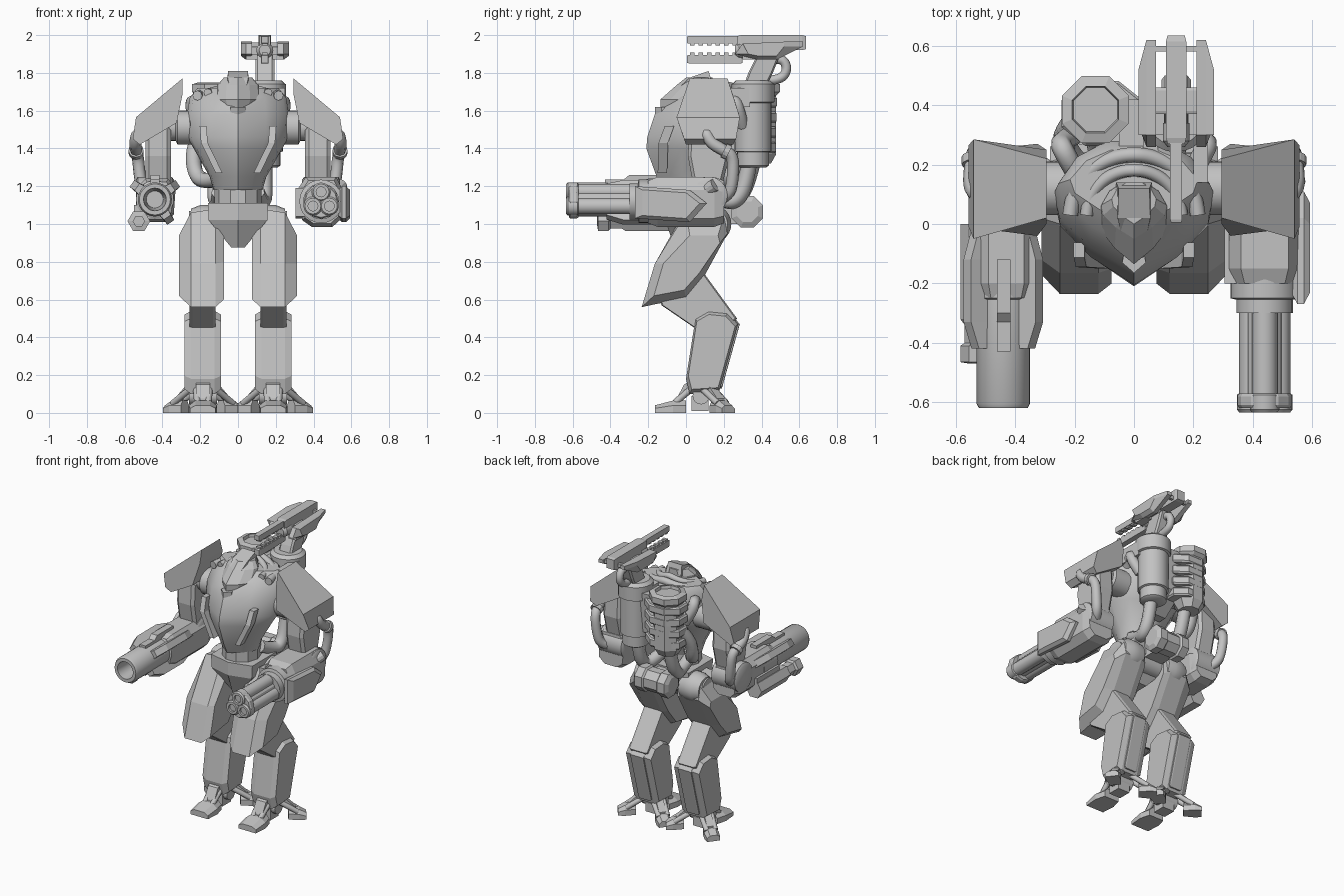
import bpy, bmesh, math
from mathutils import Vector

grey = bpy.data.materials.new("armour grey")
grey.diffuse_color = (0.54, 0.54, 0.54, 1)


def smooth(ob):
    bpy.ops.object.select_all(action='DESELECT')
    ob.select_set(True)
    bpy.context.view_layer.objects.active = ob
    bpy.ops.object.shade_smooth_by_angle(angle=math.radians(35))


def loft(name, rings, soft=False):
    """Skin equal-length rings of points and cap both ends."""
    bm = bmesh.new()
    rows = [[bm.verts.new(p) for p in r] for r in rings]
    n = len(rows[0])
    for a, b in zip(rows, rows[1:]):
        for i in range(n):
            j = (i + 1) % n
            bm.faces.new((a[i], a[j], b[j], b[i]))
    bm.faces.new(rows[0][::-1])
    bm.faces.new(rows[-1])
    bmesh.ops.recalc_face_normals(bm, faces=bm.faces)
    me = bpy.data.meshes.new(name)
    bm.to_mesh(me)
    bm.free()
    ob = bpy.data.objects.new(name, me)
    bpy.context.collection.objects.link(ob)
    me.materials.append(grey)
    if soft:
        smooth(ob)
    return ob


def prism(name, axis, pts, a, b, c=0.0, s=1, shrink=0.85):
    """Extrude a 2D outline along x, y or z with chamfered ends; s mirrors x."""
    cu = sum(p[0] for p in pts) / len(pts)
    cv = sum(p[1] for p in pts) / len(pts)
    secs = [(a, shrink), (a + c, 1), (b - c, 1), (b, shrink)] if c else [(a, 1), (b, 1)]
    rings = []
    for t, k in secs:
        ring = []
        for u, v in pts:
            u, v = cu + (u - cu) * k, cv + (v - cv) * k
            x, y, z = {'x': (t, u, v), 'y': (u, t, v), 'z': (u, v, t)}[axis]
            ring.append((x * s, y, z))
        rings.append(ring)
    return loft(name, rings)


def box(name, x0, x1, y0, y1, z0, z1, c=0.0, s=1):
    return prism(name, 'y', [(x0, z0), (x1, z0), (x1, z1), (x0, z1)], y0, y1, c, s)


def turn(name, start, way, prof, n=24, spin=0.0):
    """Turned part: prof is (distance along way, radius)."""
    q = Vector(way).to_track_quat('Z', 'Y')
    rings = [[Vector(start) + q @ Vector((r * math.cos(spin + i * math.tau / n),
             r * math.sin(spin + i * math.tau / n), t)) for i in range(n)] for t, r in prof]
    return loft(name, rings, n >= 16)


def hose(name, pts, r):
    cu = bpy.data.curves.new(name, 'CURVE')
    cu.dimensions = '3D'
    cu.bevel_depth, cu.bevel_resolution, cu.resolution_u = r, 2, 5
    cu.use_fill_caps = True
    sp = cu.splines.new('NURBS')
    sp.points.add(len(pts) - 1)
    for p, co in zip(sp.points, pts):
        p.co = (*co, 1)
    sp.order_u, sp.use_endpoint_u = 3, True
    ob = bpy.data.objects.new(name, cu)
    bpy.context.collection.objects.link(ob)
    cu.materials.append(grey)
    bpy.ops.object.select_all(action='DESELECT')
    ob.select_set(True)
    bpy.context.view_layer.objects.active = ob
    bpy.ops.object.convert(target='MESH')


def egg(z, w, f, b):
    """Ring with a pointed front, half width w, from y=f to y=b."""
    half = [(0, 0), (.55, .2), (.93, .42), (1, .6), (.75, .85), (.35, 1)]
    pts = half + [(-x, t) for x, t in half[:0:-1]]
    return [(x * w, f + t * (b - f), z) for x, t in pts]


# Torso, head and collar
loft("torso", [egg(*r) for r in [(1.18, .13, -.12, .15), (1.25, .15, -.155, .17), (1.4, .235, -.21, .23),
     (1.46, .268, -.205, .27), (1.58, .27, -.165, .28), (1.67, .255, -.08, .28), (1.72, .215, .0, .25)]], True)
loft("head", [egg(*r) for r in [(1.57, .08, -.135, .1), (1.66, .118, -.135, .13), (1.735, .11, -.05, .14),
     (1.775, .075, 0, .14)]])
loft("visor_crest", [
     [(-.035, -.07, 1.69), (.035, -.07, 1.69), (.03, -.07, 1.66), (-.03, -.07, 1.66)],
     [(-.055, .02, 1.775), (.055, .02, 1.775), (.06, .02, 1.7), (-.06, .02, 1.7)],
     [(-.052, .12, 1.81), (.052, .12, 1.81), (.06, .14, 1.74), (-.06, .14, 1.74)]])
prism("chin", 'z', [(0, -.165), (.04, -.13), (.03, -.08), (-.03, -.08), (-.04, -.13)], 1.55, 1.62)
for k, (w, r) in enumerate([(.16, .022), (.215, .026)]):
    hose("collar_%d" % k, [(w * math.cos(t), .03 + w * .95 * math.sin(t), 1.745 - .015 * k - .05 * abs(math.cos(t)))
         for t in [math.pi * i / 12 for i in range(13)]], r)
prism("waist", 'z', [(.125 * math.cos(i * math.tau / 10), .04 + .125 * math.sin(i * math.tau / 10))
      for i in range(10)], 1.08, 1.19)
loft("pelvis", [[(-w, f, z), (0, f - .04, z), (w, f, z), (w, b, z), (-w, b, z)]
     for z, w, f, b in [(.875, .035, -.02, .08), (1.02, .155, -.07, .2), (1.11, .16, -.07, .2)]])
turn("hip_axle", (-.26, .12, 1.0), (1, 0, 0), [(0, .07), (.52, .07)])
turn("rear_drum", (-.13, .325, 1.065), (1, 0, 0), [(0, .06), (.015, .09), (.07, .09), (.08, .078),
     (.18, .078), (.19, .09), (.245, .09), (.26, .06)], 8, math.pi / 8)
box("drum_bracket", -.07, .07, .14, .3, 1.0, 1.1)

# Paired parts
PAD = [(.295, 1.77), (.54, 1.565), (.557, 1.45), (.52, 1.42), (.325, 1.535), (.295, 1.68)]
PAD_Y = [(0.02, .22), (-.05, .285), (-.01, .265), (.0, .25), (-.04, .27), (.0, .25)]
for s, side in ((-1, "left"), (1, "right")):
    # chest strips
    loft(side + "_chest_strip", [[(s * (x + d), y + e, z) for d, e in ((-.018, 0), (.018, 0), (.018, .05), (-.018, .05))]
         for x, y, z in [(.185, -.112, 1.52), (.178, -.145, 1.43), (.1, -.15, 1.27)]])
    # shoulder
    loft(side + "_shoulder_pad", [[(s * x, ys[k], z) for (x, z), ys in zip(PAD, PAD_Y)] for k in (0, 1)])
    turn(side + "_shoulder_joint", (s * .2, .12, 1.51), (s, 0, 0), [(0, .09), (.12, .09), (.13, .07), (.25, .07)])
    # arm
    prism(side + "_upper_arm", 'x', [(.02, 1.52), (.22, 1.52), (.23, 1.36), (.19, 1.2), (.04, 1.2), (.01, 1.36)],
          .355, .49, .02, s)
    turn(side + "_elbow", (s * .34, .12, 1.15), (s, 0, 0), [(0, .085), (.01, .1), (.19, .1), (.2, .085)])
    hose(side + "_arm_hose", [(s * .45, .08, 1.46), (s * .53, .1, 1.5), (s * .545, .13, 1.43), (s * .54, .2, 1.39),
         (s * .53, .25, 1.36), (s * .52, .25, 1.25), (s * .5, .23, 1.14), (s * .45, .15, 1.12)], .032)
    turn(side + "_hose_collar", (s * .54, .2, 1.39), (0, 1, -.5), [(0, .04), (.03, .04)], 12)
    hose(side + "_back_hose", [(s * .2, .18, 1.62), (s * .24, .25, 1.67), (s * .25, .28, 1.6), (s * .2, .3, 1.52)], .035)
    # thigh: armour over an inner plate
    loft(side + "_thigh", [[(s * x, y, z) for y, z in P] for x, P in [
        (.075, [(.01, 1.0), (.2, 1.0), (.2, .93), (.09, .74), (.0, .63), (-.2, .6), (-.15, .8)]),
        (.12, [(.0, 1.08), (.2, 1.06), (.22, .95), (.1, .73), (.0, .61), (-.235, .56), (-.165, .79)]),
        (.25, [(.0, 1.06), (.2, 1.04), (.22, .95), (.1, .73), (.0, .61), (-.235, .56), (-.165, .79)]),
        (.312, [(.02, .94), (.17, .94), (.18, .9), (.07, .74), (-.01, .65), (-.17, .62), (-.12, .79)])]])
    turn(side + "_hip_cap", (s * .1, .14, 1.0), (s, 0, 0), [(0, .09), (.05, .1), (.1, .1), (.15, .08)])
    # knee link and shank
    prism(side + "_knee_link", 'x', [(-.15, .62), (.08, .76), (.27, .5), (.2, .4), (.06, .44), (-.13, .57)],
          .118, .257, .015, s, .95)
    prism(side + "_shank", 'x', [(.05, .5), (.12, .54), (.22, .53), (.275, .47), (.175, .11), (.02, .1), (.0, .18)],
          .09, .283, .035, s, .9)
    prism(side + "_shank_rail", 'x', [(.2, .52), (.24, .52), (.285, .47), (.19, .13), (.15, .13), (.24, .46)],
          .135, .235, .01, s, .95)
    # foot: one toe forward, two splayed back
    turn(side + "_ankle", (s * .11, .08, .09), (s, 0, 0), [(0, .045), (.15, .045)], 16)
    c = Vector((s * .186, .08, 0))
    for k, (dx, dy, near, far, w) in enumerate([(0, -1, .1, .245, .075), (.8, .62, .14, .235, .048),
                                                (-.8, .62, .14, .235, .048)]):
        d = Vector((s * dx, dy, 0)).normalized()
        p = Vector((-d.y, d.x, 0))
        loft(side + "_toe_%d" % k, [[c + d * t + p * w * m * u + Vector((0, 0, h)) for u, h in
             ((-1, 0), (1, 0), (1, z * .6), (.55, z), (-.55, z), (-1, z * .6))]
             for t, m, z in [(near - .02, .75, .065), (near + .05, 1, .065), (far, .9, .04)]])
        for u in (-.035, .035):
            hose(side + "_toe_strut", [c + p * u + Vector((0, 0, .16)), c + d * .07 + p * u + Vector((0, 0, .12)),
                 c + d * (near + .04) + p * u * .8 + Vector((0, 0, .05))], .018)
        loft(side + "_toe_guard_%d" % k, [[c + d * t + p * w * u + Vector((0, 0, z + h)) for u, h in
             ((-.5, 0), (.5, 0), (.5, .03), (-.5, .03))] for t, z in [(.03, .15), (.09, .12), (near + .03, .045)]])
    box(side + "_heel", .14, .23, .03, .12, .01, .09, 0, s)

# Left arm: single wide-bore cannon
cx, cz = -.44, 1.13
turn("cannon_barrel", (cx, -.1, cz), (0, -1, 0), [(0, .1), (.15, .1), (.155, .09), (.505, .09), (.52, .082),
     (.52, .06), (.3, .045)], 28)
prism("cannon_body", 'y', [(-.53, 1.05), (-.49, 1.01), (-.38, 1.01), (-.34, 1.05), (-.33, 1.19), (-.37, 1.24),
      (-.49, 1.24), (-.54, 1.19)], -.25, .2, .05)
for k, a in enumerate((35, 145, 305)):
    d = Vector((math.cos(math.radians(a)), 0, math.sin(math.radians(a))))
    p = Vector((-d.z, 0, d.x))
    loft("cannon_fin_%d" % k, [[Vector((cx, y, cz)) + d * r + p * u for r, u in
         ((.07, -.03), (h, -.022), (h, .022), (.07, .03))] for y, h in [(.0, .11), (-.12, .148), (-.33, .148), (-.42, .115)]])
prism("cannon_top_block", 'x', [(-.12, 1.2), (-.12, 1.26), (-.3, 1.26), (-.33, 1.235), (-.43, 1.235), (-.43, 1.2)], -.462, -.415)
turn("under_barrel", (-.525, 0, 1.015), (0, -1, 0), [(0, .06), (.32, .06), (.34, .045), (.4, .045), (.41, .06),
     (.465, .06), (.47, .03), (.43, .03)], 6)
box("under_mount", -.55, -.47, -.25, 0, 1.01, 1.1)

# Right arm: three-barrel rotary gun
cx, cz = .44, 1.12
for k in range(3):
    a = math.radians(90 + 120 * k)
    x, z = cx + .05 * math.cos(a), cz + .05 * math.sin(a)
    turn("rotary_barrel_%d" % k, (x, -.2, z), (0, -1, 0), [(0, .043), (.37, .043), (.375, .05), (.425, .05),
         (.435, .042), (.435, .026), (.36, .026)], 16)
turn("rotary_core", (cx, -.2, cz), (0, -1, 0), [(0, .06), (.4, .06)], 12)
turn("rotary_muzzle_ring", (cx, -.57, cz), (0, -1, 0), [(0, .085), (.01, .092), (.04, .092), (.05, .085)], 12)
turn("rotary_collar", (cx, -.15, cz), (0, -1, 0), [(0, .115), (.1, .115), (.105, .095), (.15, .095)])
prism("rotary_body", 'y', [(.34, 1.02), (.39, .985), (.5, .985), (.55, 1.03), (.555, 1.18), (.52, 1.25),
      (.36, 1.25), (.32, 1.19)], -.2, .2, .05)
prism("rotary_side_plate", 'x', [(-.27, 1.2), (.02, 1.18), (.11, 1.11), (.02, 1.01), (-.27, 1.03)], .53, .592, .02, 1, .8)
prism("rotary_inner_plate", 'x', [(-.2, 1.19), (.02, 1.18), (.08, 1.11), (.02, 1.03), (-.2, 1.04)], .305, .36)
turn("rotary_knob", (.5, .08, 1.16), (.5, .8, .5), [(0, .035), (.1, .035)], 12)

# Backpack: banded octagonal tank and round canister
tx, ty, q = -.13, .385, math.pi / 8
turn("tank", (tx, ty, 1.32), (0, 0, 1), [(0, .07), (.05, .1), (.36, .1), (.38, .122), (.42, .122), (.43, .085), (.41, .08)],
     8, q)
for k in range(4):
    f = .955 + .015 * k
    prism("tank_band_%d" % k, 'z', [(-.108 + .148 * f * math.cos(q + i * q * 2), .372 + .118 * f * math.sin(q + i * q * 2))
          for i in range(8)], 1.375 + .08 * k, 1.435 + .08 * k, .01, 1, .93)
turn("canister", (.14, .355, 1.3), (0, 0, 1), [(0, .07), (.01, .085), (.08, .085), (.085, .098), (.34, .098), (.345, .113),
     (.44, .113), (.46, .09)], 24)
prism("backpack_frame", 'x', [(.18, 1.7), (.42, 1.7), (.4, 1.42), (.25, 1.3), (.15, 1.3)], -.05, .07)
for x in (.055, .225):
    box("canister_bracket", x - .025, x + .025, .14, .34, 1.62, 1.72)
hose("canister_hose", [(.14, .34, 1.36), (.14, .32, 1.22), (.14, .27, 1.12), (.12, .2, 1.12), (.1, .1, 1.17)], .042)
hose("tank_hose", [(-.12, .36, 1.36), (-.12, .33, 1.22), (-.12, .27, 1.12), (-.1, .2, 1.12), (-.1, .1, 1.17)], .042)
hose("tank_side_hose", [(-.19, .36, 1.5), (-.24, .29, 1.4), (-.23, .25, 1.26), (-.17, .18, 1.22), (-.1, .1, 1.24)], .042)

# Shoulder rail launcher
mx = .142
prism("launcher_mount", 'x', [(.3, 1.72), (.42, 1.72), (.46, 1.8), (.5, 1.9), (.38, 1.9), (.33, 1.8)], mx - .05, mx + .05, .012)
box("launcher_spine", mx - .034, mx + .034, .27, .635, 1.92, 2.0, .02)
box("launcher_core", mx - .085, mx + .085, .37, .46, 1.89, 1.94, .01)
box("launcher_tail_bar", mx - .085, mx + .085, .58, .6, 1.935, 1.96)
turn("launcher_nose", (mx, .34, 1.92), (0, -1, 0), [(0, .045), (.06, .045), (.08, .03)], 16)
box("upper_rail", mx - .02, mx + .02, .005, .3, 1.955, 1.995, .01)
box("lower_rail", mx - .02, mx + .02, .005, .3, 1.85, 1.895, .01)
for k in range(6):
    for z in (1.945, 1.895):
        box("rail_tooth", mx - .015, mx + .015, .02 + .045 * k, .045 + .045 * k, z, z + .012)
for s in (-1, 1):
    loft("launcher_wing", [[(mx + s * x, y, z) for y, z in ((a, 1.9), (.38, z0), (.48, z0), (b, 1.94), (b, 1.965), (.3, 1.955))]
         for x, a, b, z0 in [(.068, .26, .62, 1.875), (.1, .26, .62, 1.87), (.127, .33, .52, 1.89)]])
    box("launcher_claw", mx + s * .04, mx + s * .1, .3, .4, 1.87, 1.9)
hose("launcher_hose", [(mx, .42, 1.76), (mx, .5, 1.76), (mx, .54, 1.82), (mx, .51, 1.88), (mx, .46, 1.87)], .025)
